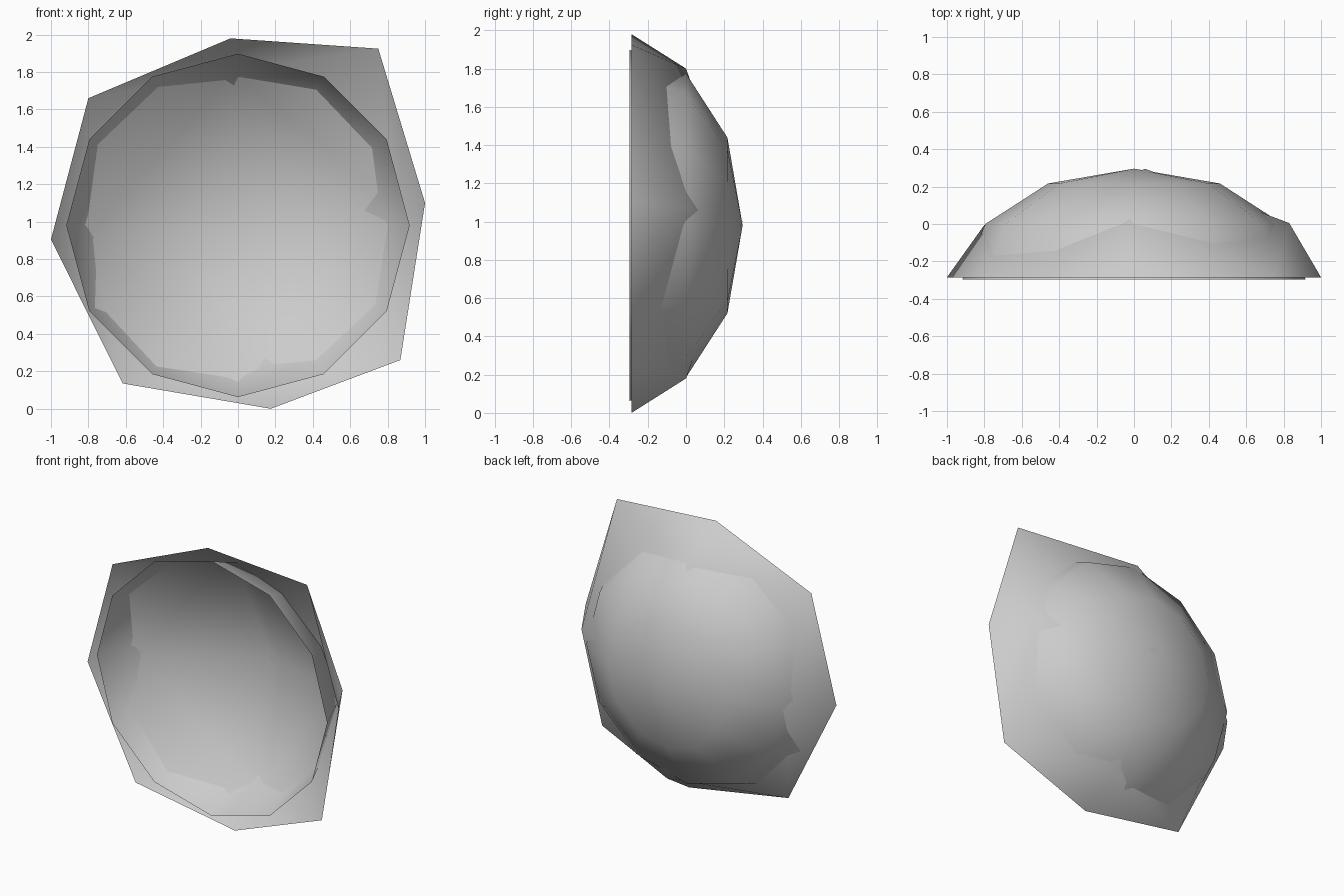
import bpy
from math import sin, cos, pi

if "Cube" in bpy.data.objects:
    bpy.data.objects.remove(bpy.data.objects["Cube"])

CZ = 0.98      # height of the bowl axis, which runs along y


def make_part(name, verts, faces):
    mesh = bpy.data.meshes.new(name)
    mesh.from_pydata(verts, [], faces)
    mesh.polygons.foreach_set("use_smooth", [True] * len(faces))
    mesh.update()
    obj = bpy.data.objects.new(name, mesh)
    bpy.context.collection.objects.link(obj)
    return obj


# Twelve-sided flattened half sphere, open to the front
N, R, DEPTH, RIM_Y = 12, 0.918, 0.592, -0.296
verts = [(0, RIM_Y + DEPTH, CZ)]
for ring in (1, 2, 3):
    t = ring * pi / 6
    for i in range(N):
        a = 2 * pi * i / N
        verts.append((R * sin(t) * cos(a), RIM_Y + DEPTH * cos(t), CZ + R * sin(t) * sin(a)))
faces = [(0, 1 + (i + 1) % N, 1 + i) for i in range(N)]
for ring in (0, 1):
    for i in range(N):
        a, b = 1 + ring * N + i, 1 + ring * N + (i + 1) % N
        faces.append((a, b, b + N, a + N))
make_part("round_bowl", verts, faces)

# Coarse faceted shell: apex, four middle points, eight uneven rim points
middle = [(0.83, 0.005, 1.075), (-0.03, 0.0, 1.80), (-0.80, -0.005, 0.915), (0.15, 0.0, 0.18)]
rim = [(1.0, 1.10), (0.75, 1.925), (-0.04, 1.98), (-0.80, 1.66),
       (-1.0, 0.905), (-0.617, 0.135), (0.175, 0.0), (0.868, 0.26)]
verts = [(0.06, 0.295, 1.0)] + middle + [(x, -0.285, z) for x, z in rim]
faces = []
for q in range(4):
    a, b = 1 + q, 1 + (q + 1) % 4
    ra, corner, rb = 5 + 2 * q, 6 + 2 * q, 5 + (2 * q + 2) % 8
    faces += [(0, b, a), (a, corner, ra), (a, b, corner), (b, rb, corner)]
make_part("flared_shell", verts, faces)
